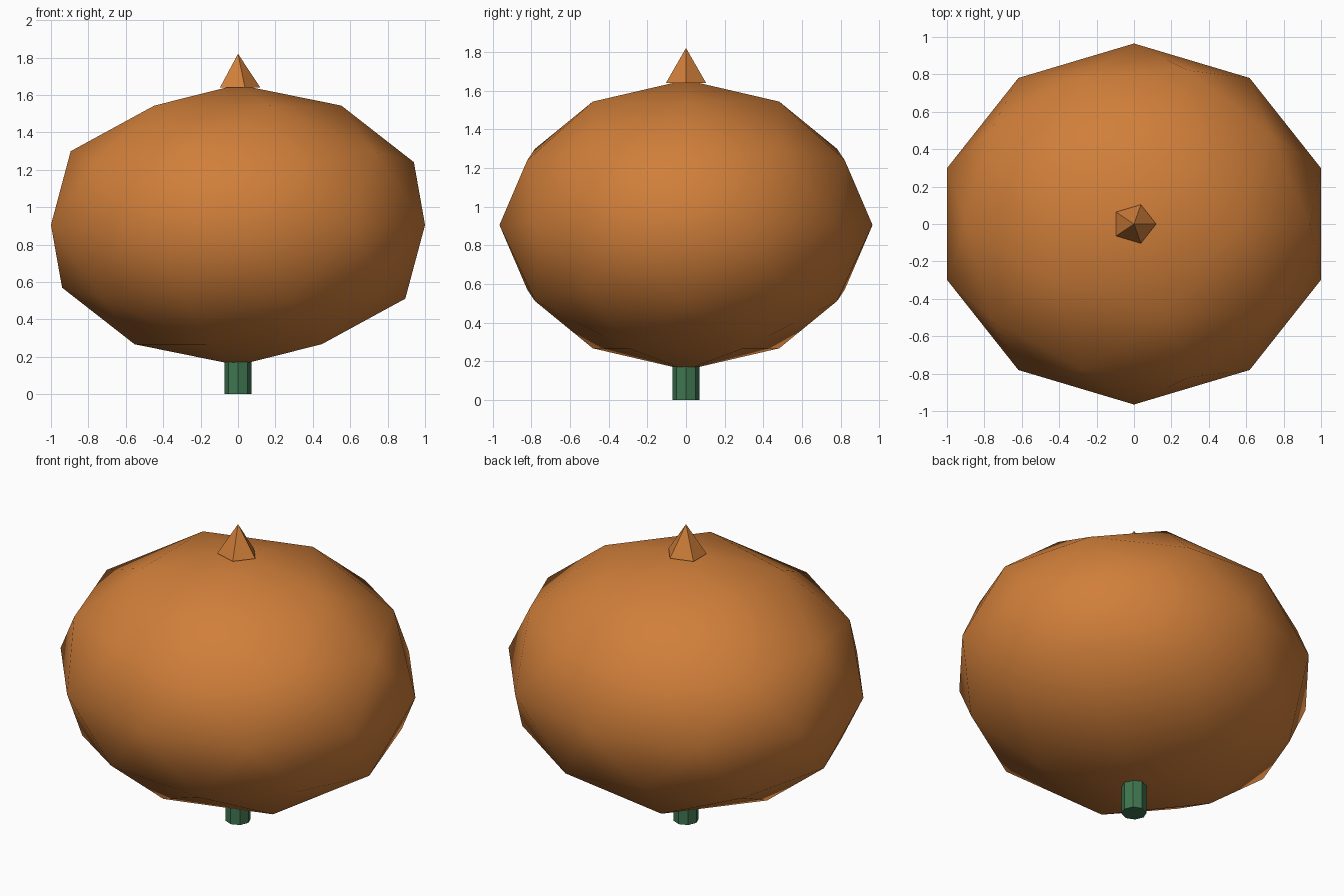
import bpy
import math

cube = bpy.data.objects.get("Cube")
if cube:
    bpy.data.objects.remove(cube, do_unlink=True)


def make_material(name, rgb):
    mat = bpy.data.materials.new(name)
    mat.use_nodes = True
    mat.diffuse_color = (*rgb, 1)
    mat.node_tree.nodes["Principled BSDF"].inputs["Base Color"].default_value = (*rgb, 1)
    return mat


def finish(name, mat, scale):
    obj = bpy.context.object
    obj.name = name
    obj.scale = scale
    bpy.ops.object.transform_apply(location=False, rotation=False, scale=True)
    obj.data.materials.append(mat)
    bpy.ops.object.shade_smooth_by_angle(angle=math.radians(35))
    return obj


orange = make_material("orange skin", (0.63, 0.21, 0.042))
green = make_material("green stalk", (0.05, 0.18, 0.08))
STRETCH_X, STRETCH_Y = 1.0515, 0.965

# Round faceted body, slightly squashed
bpy.ops.mesh.primitive_ico_sphere_add(subdivisions=2, radius=1, location=(0, 0, 0.905))
finish("body", orange, (STRETCH_X, STRETCH_Y, 0.75))

# Small five-sided point on top, with one corner towards +x
bpy.ops.mesh.primitive_cone_add(vertices=5, radius1=0.113, radius2=0, depth=0.18,
                                location=(0, 0, 1.73), rotation=(0, 0, -math.pi / 2))
bpy.ops.object.transform_apply(location=False, rotation=True, scale=False)
finish("tip", orange, (STRETCH_X, STRETCH_Y, 1))

# Eight-sided stalk below, running up into the body
bpy.ops.mesh.primitive_cylinder_add(vertices=8, radius=0.071, depth=0.25, location=(0, 0, 0.125))
finish("stalk", green, (1, 1, 1))
